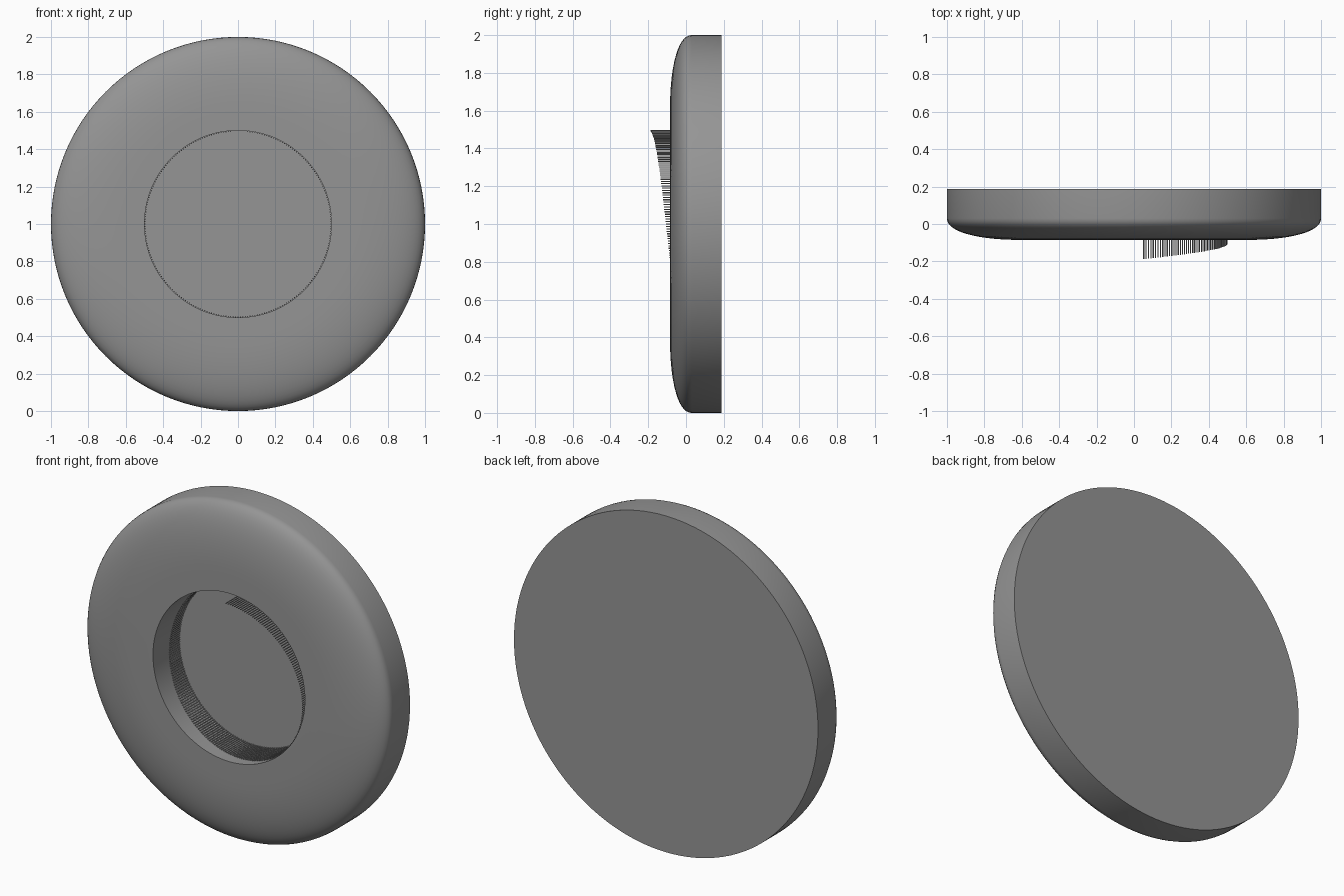
import bpy, bmesh, math
from mathutils import Matrix, Vector

if "Cube" in bpy.data.objects:
    bpy.data.objects.remove(bpy.data.objects["Cube"])

BACK, FRONT, FLOOR = 0.188, -0.085, 0.16

# dark grey shared by both parts
grey = bpy.data.materials.new("dark_grey")
grey.diffuse_color = (0.3, 0.3, 0.3, 1.0)
grey.use_nodes = True
grey.node_tree.nodes["Principled BSDF"].inputs["Base Color"].default_value = grey.diffuse_color


def make_object(name, bm):
    bmesh.ops.recalc_face_normals(bm, faces=bm.faces)
    mesh = bpy.data.meshes.new(name)
    bm.to_mesh(mesh)
    bm.free()
    mesh.materials.append(grey)
    obj = bpy.data.objects.new(name, mesh)
    bpy.context.collection.objects.link(obj)
    bpy.ops.object.select_all(action='DESELECT')
    obj.select_set(True)
    bpy.context.view_layer.objects.active = obj
    bpy.ops.object.shade_smooth_by_angle(angle=math.radians(35))
    return obj


# round body: profile (radius, y) spun about the front-to-back axis
def body_profile():
    pts = [(0.0, FLOOR), (0.5, FLOOR), (0.5, FRONT)]
    steps, power = 14, 2 / 2.2
    for i in range(steps + 1):
        t = math.pi / 2 * i / steps
        pts.append((0.6 + 0.4 * math.sin(t) ** power,
                    0.03 + (FRONT - 0.03) * max(math.cos(t), 0.0) ** power))
    return pts + [(1.0, BACK), (0.0, BACK)]


bm = bmesh.new()
verts = [bm.verts.new((r, y, 1.0)) for r, y in body_profile()]
edges = [bm.edges.new(pair) for pair in zip(verts, verts[1:])]
bmesh.ops.spin(bm, geom=verts + edges, cent=(0, 0, 1), axis=(0, 1, 0),
               angle=math.tau, steps=128, use_duplicate=False)
bmesh.ops.remove_doubles(bm, verts=bm.verts, dist=0.0005)
make_object("round_body", bm)

# thin pins around the recess wall, tips falling along a spiral
bm = bmesh.new()
count, pin_radius, ring_radius = 240, 0.003, 0.4965
lay_along_y = Matrix.Rotation(math.pi / 2, 4, 'X')
for i in range(4, count):
    turn = i / count
    phi = math.tau * turn
    tip = -0.194 + 0.35 * turn
    base = FLOOR + 0.004
    place = Matrix.Translation(Vector((ring_radius * math.sin(phi),
                                       (tip + base) / 2,
                                       1 + ring_radius * math.cos(phi))))
    bmesh.ops.create_cone(bm, cap_ends=True, segments=8,
                          radius1=pin_radius, radius2=pin_radius,
                          depth=base - tip, matrix=place @ lay_along_y)
make_object("spiral_pins", bm)
